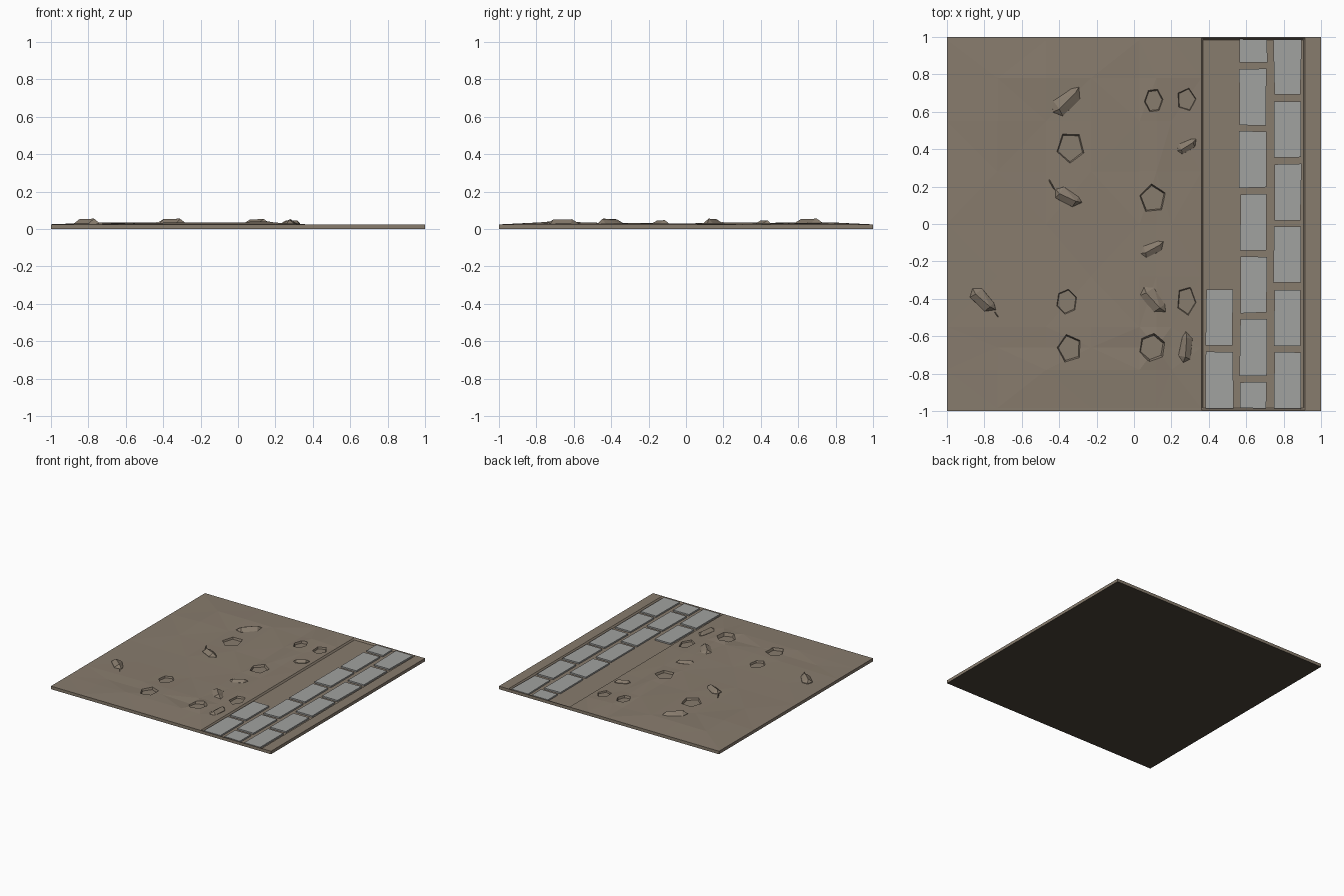
import bpy, bmesh, math, random
from mathutils import Vector

cube = bpy.data.objects.get("Cube")
if cube:
    bpy.data.objects.remove(cube, do_unlink=True)
random.seed(4)


def material(name, rgb):
    m = bpy.data.materials.new(name)
    m.use_nodes = True
    m.diffuse_color = (*rgb, 1)
    m.node_tree.nodes["Principled BSDF"].inputs["Base Color"].default_value = (*rgb, 1)
    return m


earth = material("brown earth", (0.245, 0.2, 0.153))
dark = material("dark underside", (0.07, 0.055, 0.04))
stone = material("grey stone", (0.355, 0.36, 0.35))


def finish(bm, name, *mats):
    bmesh.ops.recalc_face_normals(bm, faces=bm.faces)
    mesh = bpy.data.meshes.new(name)
    bm.to_mesh(mesh)
    bm.free()
    for mat in mats:
        mesh.materials.append(mat)
    ob = bpy.data.objects.new(name, mesh)
    bpy.context.collection.objects.link(ob)
    return ob


def prism(bm, low, high):
    """Closed solid between two matching rings of points."""
    rings = [[bm.verts.new(p) for p in ring] for ring in (low, high)]
    for ring in rings:
        bm.faces.new(ring)
    for k in range(len(low)):
        n = (k + 1) % len(low)
        bm.faces.new((rings[0][k], rings[0][n], rings[1][n], rings[1][k]))


RIM, FLOOR = 0.025, 0.012

# Ground: lumpy terrain beside a shallow paving trench, closed below as a slab
xs = [-1, -.73, -.47, -.23, .03, .12, .2, .36, .37, .905, .915, 1]
ys = [-1, -.995, -.985, -.78, -.66, -.55, -.28, 0, .28, .55, .78, .985, .995, 1]


def height(x, y):
    if .365 < x < .91 and abs(y) < .99:
        return FLOOR
    if (x, y) == (.12, -.66):
        return .046
    if -1 < x < .3 and abs(y) < .9:
        return random.uniform(.023, .036)
    return RIM


bm = bmesh.new()
grid = [[bm.verts.new((x, y, height(x, y))) for y in ys] for x in xs]
for i in range(len(xs) - 1):
    for j in range(len(ys) - 1):
        a, b = grid[i][j], grid[i + 1][j]
        c, d = grid[i + 1][j + 1], grid[i][j + 1]
        if xs[i] >= .36:
            bm.faces.new((a, b, c, d))
        elif (i + j) % 2:
            bm.faces.new((a, b, c))
            bm.faces.new((a, c, d))
        else:
            bm.faces.new((a, b, d))
            bm.faces.new((b, c, d))
edges = [e for e in bm.edges if e.is_boundary]
skirt = bmesh.ops.extrude_edge_only(bm, edges=edges)["geom"]
for v in skirt:
    if isinstance(v, bmesh.types.BMVert):
        v.co.z = 0
bmesh.ops.holes_fill(bm, edges=[e for e in bm.edges if e.is_boundary], sides=0)
for f in bm.faces:
    f.material_index = int(all(v.co.z == 0 for v in f.verts))
ground = finish(bm, "ground", earth, dark)

# Pits: polygonal hollows cut in the ground (x, y, half width, half depth, sides, turn)
pits = [
    (.105, .66, .052, .068, 6, 65), (.28, .665, .056, .068, 5, 75),
    (-.34, .41, .08, .09, 5, 268), (.1, .135, .076, .082, 5, 95),
    (-.36, -.415, .06, .072, 6, 80), (.28, -.41, .056, .085, 5, 65),
    (-.345, -.665, .07, .08, 5, 105), (.095, -.66, .074, .076, 6, 80)]
bm = bmesh.new()
for x, y, rx, ry, sides, turn in pits:
    angles = [math.radians(turn) + math.tau * n / sides for n in range(sides)]
    low, high = ([(x + rx * s * math.cos(a), y + ry * s * math.sin(a), z) for a in angles]
                 for s, z in ((.86, .014), (1.14, .06)))
    prism(bm, low, high)
cutter = finish(bm, "pit_cutter", earth)
cutter.hide_render = True
cut = ground.modifiers.new("pits", "BOOLEAN")
cut.operation, cut.solver, cut.object = "DIFFERENCE", "EXACT", cutter
graph = bpy.context.evaluated_depsgraph_get()
carved = bpy.data.meshes.new_from_object(ground.evaluated_get(graph))
ground.modifiers.clear()
ground.data = carved
bpy.data.objects.remove(cutter, do_unlink=True)

# Pavers: three staggered columns, the inner one left unfinished
PITCH, GAP, END = .335, .035, .985
columns = (("inner", .385, -END, 2), ("middle", .565, -1.145, 7), ("outer", .748, -END, 6))
for name, x, start, count in columns:
    for k in range(count):
        y = start + k * PITCH
        y0, y1 = max(y, -END), min(y + PITCH - GAP, END)
        corners = [(px + random.uniform(-.004, .004), py + random.uniform(-.003, .003))
                   for px, py in ((x, y0), (x + .145, y0), (x + .145, y1), (x, y1))]
        bm = bmesh.new()
        prism(bm, [(*p, FLOOR - .002) for p in corners], [(*p, .024) for p in corners])
        finish(bm, f"{name}_paver_{k + 1}", stone)

# Jagged stones: faceted ridges (x, y, half length, half width, turn, top)
jagged_stones = [
    (-.355, .655, .1, .05, 38, .055), (.285, .415, .06, .03, 25, .046),
    (-.355, .14, .08, .04, -32, .055), (.1, -.135, .07, .034, 22, .047),
    (-.81, -.41, .085, .042, -48, .055), (.1, -.41, .09, .047, -55, .053),
    (.28, -.66, .085, .035, 80, .052),
    (-.44, .21, .035, .004, -62, .036), (-.735, -.485, .02, .003, -55, .034)]
outline = [(-1, .1), (-.6, 1), (.6, .9), (1, .5), (.6, -.7), (-.7, -.9)]
ridge = [(-.6, -.1, .9), (.6, .2, 1)]
for k, (x, y, length, width, turn, top) in enumerate(jagged_stones):
    bm = bmesh.new()
    c, s = math.cos(math.radians(turn)), math.sin(math.radians(turn))
    points = [(u, v, .02) for u, v in outline]
    points += [(u * .98, v * .98, .03) for u, v in outline]
    points += [(u, v, .03 + (top - .03) * h) for u, v, h in ridge]
    for u, v, z in points:
        u, v = u * length, v * width
        bm.verts.new(Vector((x + u * c - v * s, y + u * s + v * c, z)))
    bmesh.ops.convex_hull(bm, input=bm.verts)
    finish(bm, f"jagged_stone_{k + 1}", earth)
